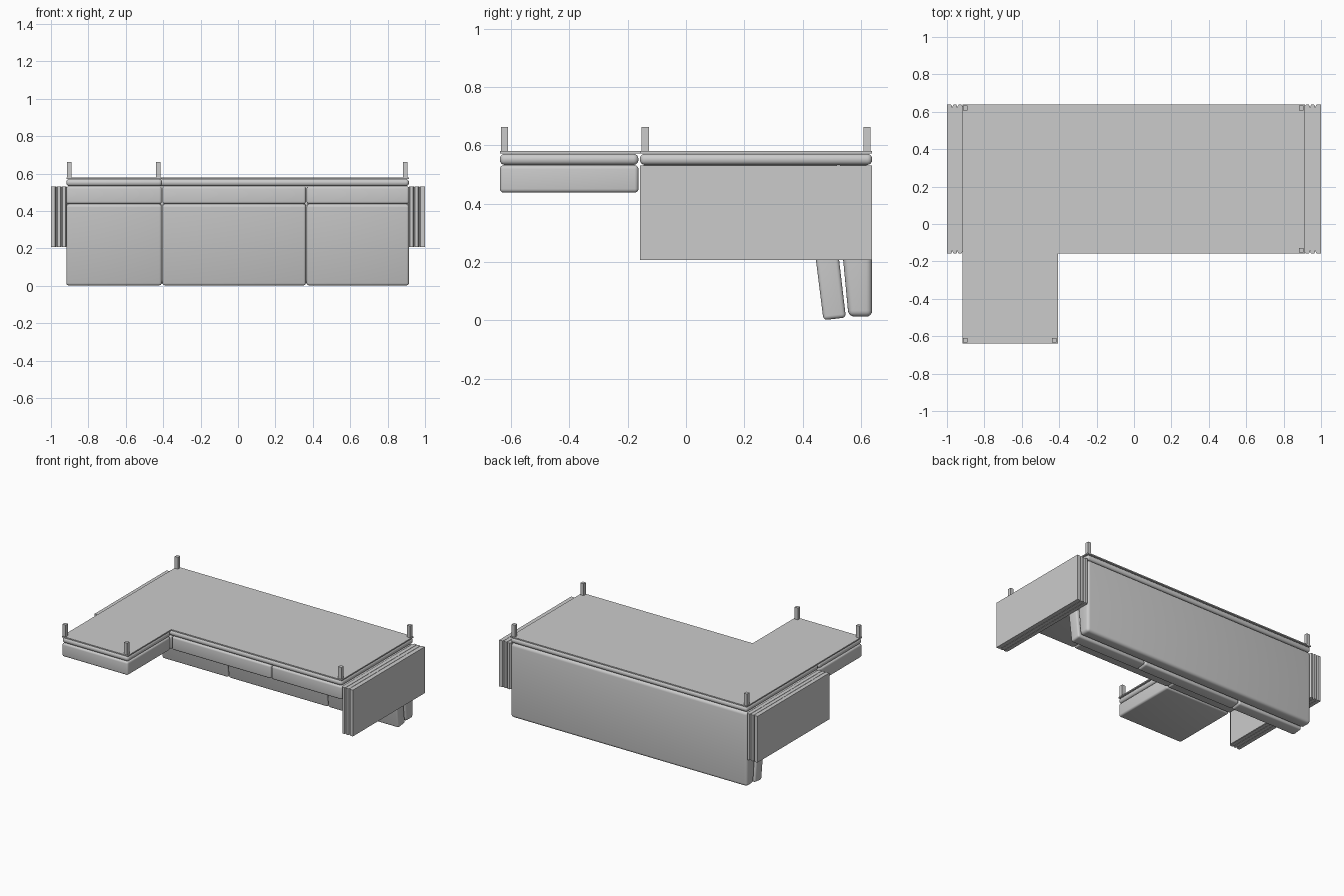
import bpy, bmesh, math
from mathutils import Vector

if "Cube" in bpy.data.objects:
    bpy.data.objects.remove(bpy.data.objects["Cube"])


def prism(name, pts, axis, lo, hi, bevel=0.0, segs=4):
    """Extrude a closed 2D outline along an axis; optionally round all edges."""
    bm = bmesh.new()

    def place(p, t):
        return {'x': (t, p[0], p[1]), 'z': (p[0], p[1], t)}[axis]
    a = [bm.verts.new(place(p, lo)) for p in pts]
    b = [bm.verts.new(place(p, hi)) for p in pts]
    n = len(pts)
    bm.faces.new(a)
    bm.faces.new(b)
    for i in range(n):
        bm.faces.new((a[i], a[(i + 1) % n], b[(i + 1) % n], b[i]))
    bmesh.ops.recalc_face_normals(bm, faces=bm.faces)
    if bevel:
        bmesh.ops.bevel(bm, geom=list(bm.edges), offset=bevel, segments=segs,
                        profile=0.5, affect='EDGES', clamp_overlap=True)
    me = bpy.data.meshes.new(name)
    bm.to_mesh(me)
    bm.free()
    ob = bpy.data.objects.new(name, me)
    bpy.context.collection.objects.link(ob)
    if bevel:
        bpy.ops.object.select_all(action='DESELECT')
        ob.select_set(True)
        bpy.context.view_layer.objects.active = ob
        bpy.ops.object.shade_smooth_by_angle(angle=math.radians(40))
    return ob


def box(name, x0, x1, y0, y1, z0, z1, bevel=0.0):
    return prism(name, [(x0, y0), (x1, y0), (x1, y1), (x0, y1)], 'z', z0, z1, bevel)


L, R = -0.918, 0.914        # body ends
S1, S2 = -0.406, 0.365      # cushion splits
F, M, B = -0.638, -0.158, 0.638   # chaise front, seat front, back

# thin L-shaped base board
prism("base_board", [(L, F), (S1, F), (S1, M), (R, M), (R, B), (L, B)],
      'z', 0.572, 0.580)

# padded frames under the board
box("main_frame", L, R, M, B, 0.533, 0.571, 0.017)
box("chaise_frame", L, S1, F, M - 0.005, 0.533, 0.571, 0.017)

# seat cushions
box("chaise_cushion", L, S1 - 0.002, F, M - 0.005, 0.438, 0.532, 0.013)
spans = [(L, S1 - 0.002), (S1 + 0.002, S2 - 0.002), (S2 + 0.002, R)]
for i, (x0, x1) in enumerate(spans):
    box(f"seat_cushion_{i + 1}", x0, x1, M, 0.53, 0.438, 0.532, 0.013)

# sloped backrest
prism("backrest", [(0.557, 0.013), (B, 0.013), (B, 0.532), (0.508, 0.532)],
      'x', L, R, 0.02)

# leaning back cushions
for i, (x0, x1) in enumerate(spans):
    prism(f"back_cushion_{i + 1}",
          [(0.471, 0.001), (0.548, 0.010), (0.497, 0.443), (0.417, 0.433)],
          'x', x0, x1, 0.013)

# layered armrests: three chamfered slabs each
for side, s, edge in (("left", -1, L), ("right", 1, R)):
    w = (1.0 - abs(edge)) / 3
    for k in range(3):
        x0 = abs(edge) + k * w
        x1 = x0 + w - (0.003 if k < 2 else 0)
        c, d = 0.005, 0.008
        pts = [(x0, M + d), (x0 + c, M), (x1 - c, M), (x1, M + d),
               (x1, B - d), (x1 - c, B), (x0 + c, B), (x0, B - d)]
        if k == 2:
            pts[2:6] = [(x1, M), (x1, B)]
        prism(f"{side}_arm_layer_{k + 1}", [(s * x, y) for x, y in pts],
              'z', 0.207, 0.531)
    # recessed core joining the layers
    xa, xb = sorted((s * (abs(edge) - 0.004), s * 0.99))
    box(f"{side}_arm_core", xa, xb, M + 0.015, B - 0.015, 0.209, 0.529)

# square legs
for i, (x, y) in enumerate([(-0.903, 0.620), (0.895, 0.620), (0.895, -0.140),
                            (-0.903, -0.622), (-0.427, -0.622)]):
    h = 0.0125
    box(f"leg_{i + 1}", x - h, x + h, y - h, y + h, 0.578, 0.663)
